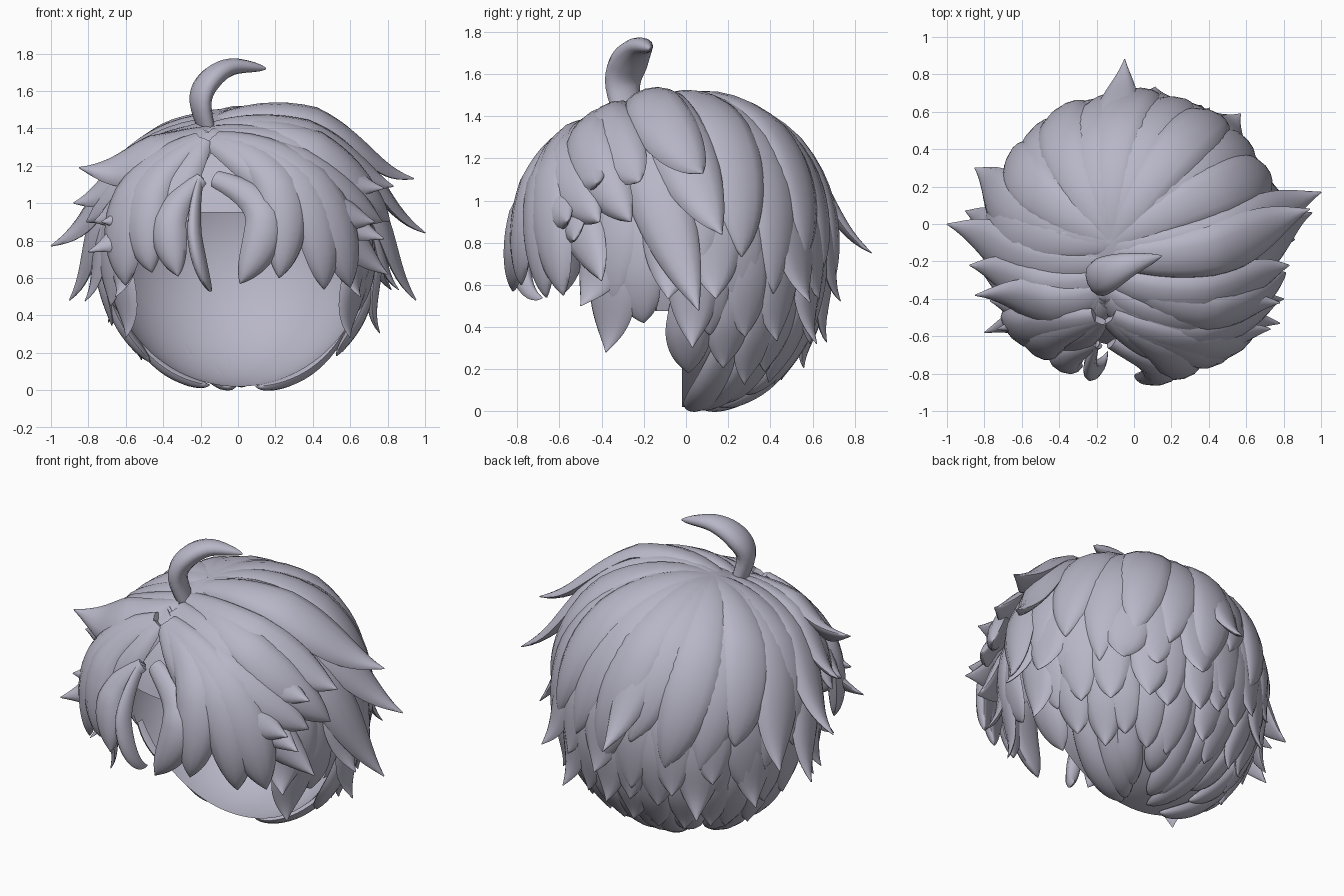
import bpy, bmesh, math, random
from mathutils import Vector

random.seed(4)
if "Cube" in bpy.data.objects:
    bpy.data.objects.remove(bpy.data.objects["Cube"], do_unlink=True)

hair = bpy.data.materials.new("lilac_grey")
hair.use_nodes = True
COLOR = (0.48, 0.47, 0.57, 1)
hair.diffuse_color = COLOR
hair.node_tree.nodes["Principled BSDF"].inputs["Base Color"].default_value = COLOR

CENTER = Vector((0, -0.02, 0.76))
RADII = Vector((0.71, 0.66, 0.74))
CROWN = Vector((-0.12, -0.1, 1.45))
PART = Vector((-0.16, -0.5, 1.33))
RINGS, SIDES = 20, 12


def finish(bm, name, angle=60):
    bmesh.ops.recalc_face_normals(bm, faces=bm.faces)
    mesh = bpy.data.meshes.new(name)
    bm.to_mesh(mesh)
    bm.free()
    mesh.materials.append(hair)
    obj = bpy.data.objects.new(name, mesh)
    bpy.context.collection.objects.link(obj)
    bpy.ops.object.select_all(action="DESELECT")
    bpy.context.view_layer.objects.active = obj
    obj.select_set(True)
    bpy.ops.object.shade_smooth_by_angle(angle=math.radians(angle))


def to_unit(p):
    d = p - CENTER
    return Vector(a / b for a, b in zip(d, RADII))


def on_head(d, m=1):
    return CENTER + Vector(a * b * m for a, b in zip(d, RADII))


def sweep(bm, path, normals, width, thick, root, inner):
    """Flattened lock that swells along its length and ends in a point."""
    last = len(path) - 1
    rings = []
    for i, p in enumerate(path):
        t = i / last
        tangent = (path[min(i + 1, last)] - path[max(i - 1, 0)]).normalized()
        side = tangent.cross(normals[i]).normalized()
        up = side.cross(tangent)
        swell = root + (1 - root) * math.sin(min(t / 0.5, 1) * math.pi / 2)
        taper = max(1 - max(0, (t - 0.45) / 0.55) ** 1.8, 0.02)
        w, h = width * swell * taper, thick * swell * taper ** 0.7
        ring = []
        for k in range(SIDES):
            a = 2 * math.pi * k / SIDES
            # Rounded outside, flatter underside
            rise = math.sin(a) * (1 if math.sin(a) > 0 else inner)
            ring.append(bm.verts.new(p + side * w * math.cos(a) + up * h * rise))
        rings.append(ring)
    for a, b in zip(rings, rings[1:]):
        for k in range(SIDES):
            n = (k + 1) % SIDES
            bm.faces.new((a[k], a[n], b[n], b[k]))
    bm.faces.new(rings[0])
    bm.faces.new(rings[-1])


def lock(bm, root, tip, width, thick=0.07, lift=1.0, bend=0.0):
    """Lock that hugs the head from root to tip, then flicks outward."""
    a, b = to_unit(root), to_unit(tip)
    ra, rb = a.length, b.length
    a, b = a.normalized(), b.normalized()
    across = a.cross(b).normalized()
    path, normals = [], []
    for i in range(RINGS + 1):
        t = i / RINGS
        s = t * (1.7 - 0.7 * t)
        d = a.slerp(b, s) + across * bend * math.sin(math.pi * s)
        d.normalize()
        body = ra + (lift - ra) * min(t / 0.35, 1)
        path.append(on_head(d, body + (rb - body) * t ** 4))
        normals.append(Vector(x / r for x, r in zip(d, RADII)).normalized())
    sweep(bm, path, normals, width, thick, 0.45, 0.3)


def ring_tip(azimuth, z, m):
    s = max(-0.99, min(0.99, (z - CENTER.z) / RADII.z / m))
    c = math.sqrt(1 - s * s)
    return on_head(Vector((c * math.cos(azimuth), c * math.sin(azimuth), s)), m)


# Inner shell, open over the face
bm = bmesh.new()
bmesh.ops.create_uvsphere(bm, u_segments=64, v_segments=48, radius=1)
for v in bm.verts:
    v.co = on_head(v.co, 1.0)
open_faces = []
for f in bm.faces:
    c = f.calc_center_median()
    if c.y < -0.02 - max(0, c.z - 0.4) * 1.1:
        open_faces.append(f)
bmesh.ops.delete(bm, geom=open_faces, context="FACES")
finish(bm, "scalp_shell")


# Stacked rows round the back: count, start and end angle, tip height, root height, reach, width
ROWS = {
    "under_locks": (10, 24, 156, 0.06, 0.5, 1.01, 0.09),
    "nape_locks": (13, 5, 175, 0.17, 0.75, 1.1, 0.11),
    "lower_back_locks": (14, 2, 178, 0.35, 1.1, 1.17, 0.13),
    "middle_back_locks": (14, -25, 205, 0.49, 1.3, 1.17, 0.15),
}
for name, (n, start, end, z, root_z, reach, width) in ROWS.items():
    bm = bmesh.new()
    for i in range(n):
        az = math.radians(start + (end - start) * i / (n - 1))
        jitter = random.uniform(-1, 1)
        tip = ring_tip(az + 0.06 * jitter, z + 0.05 * random.uniform(-1, 1),
                       reach + 0.6 * (reach - 1) * jitter)
        lock(bm, ring_tip(az, root_z, 1.02), tip, width, 0.05, 1.02, 0.05 * jitter)
    finish(bm, name)

# Long locks fanning back from the crown
bm = bmesh.new()
for i in range(12):
    az = math.radians(8 + 15 * i)
    z = 0.66 + 0.1 * math.sin(i * 2.3)
    lift = 1.01 + 0.025 * (i % 2)
    lock(bm, CROWN, ring_tip(az, z, 1.1), 0.16, 0.07, lift, 0.06)
lock(bm, CROWN, Vector((-0.05, 0.88, 0.75)), 0.13, 0.06, 1.01)
finish(bm, "crown_back_locks")

# Flicked locks over each side: tip, width
LEFT = [((0.94, 0.08, 1.13), 0.15), ((0.83, -0.22, 1.09), 0.15), ((1.0, 0.17, 0.84), 0.16),
        ((0.78, -0.42, 1.08), 0.14), ((0.78, -0.53, 0.81), 0.15), ((0.95, 0.06, 0.48), 0.15),
        ((0.8, -0.4, 0.62), 0.14)]
RIGHT = [((-0.85, -0.38, 1.19), 0.15), ((-0.88, -0.22, 1.0), 0.15), ((-1.0, 0, 0.77), 0.16),
         ((-0.8, -0.58, 0.74), 0.15), ((-0.9, 0.07, 0.48), 0.15), ((-0.85, 0.3, 0.62), 0.16)]
for name, tips, sign in (("left_side_locks", LEFT, 1), ("right_side_locks", RIGHT, -1)):
    bm = bmesh.new()
    for tip, width in tips:
        tip = Vector(tip)
        root = CROWN.lerp(PART, max(0, min(0.8, 0.25 - tip.y)))
        lift = 1.02 + 0.15 * max(0, tip.z - 0.65)
        lock(bm, root, tip, width, 0.075, lift, -0.1 * sign)
    # Pointed locks in front of the ear
    for y, z in ((-0.38, 0.28), (-0.2, 0.42), (-0.5, 0.5)):
        x = 0.6 + 0.25 * (z - 0.28)
        lock(bm, Vector((0.62 * sign, -0.28, 1.05)), Vector((x * sign, y, z)), 0.13, 0.04, 1.02)
    finish(bm, name)

# Fringe swept to both sides of the parting: tip, width, bend
FRINGE = [((0.01, -0.82, 0.57), 0.11, 0.26), ((0.22, -0.78, 0.6), 0.13, 0.22),
          ((0.46, -0.66, 0.54), 0.14, 0.2), ((0.6, -0.58, 0.55), 0.15, 0.16),
          ((-0.32, -0.78, 0.61), 0.1, -0.12), ((-0.46, -0.68, 0.63), 0.13, -0.15),
          ((-0.6, -0.58, 0.56), 0.15, -0.16), ((-0.14, -0.68, 0.54), 0.04, -0.04)]
bm = bmesh.new()
for tip, width, bend in FRINGE:
    tip = Vector(tip)
    root = PART + Vector((math.copysign(0.04, bend), 0, 0))
    # Locks beside the parting start lower on the forehead
    if abs(tip.x - PART.x) < 0.2:
        root += Vector((0, -0.13, -0.2))
    lock(bm, root, tip, width, 0.08, 1.17, bend)
finish(bm, "fringe")

# Arched locks rising off the parting, higher on the left
bm = bmesh.new()
for sign, lift in ((1, 1.13), (-1, 1.08)):
    for k in range(3):
        tip = Vector((sign * (0.73 + 0.04 * k), -0.56 + 0.15 * k, 0.9))
        root = CROWN.lerp(PART, 1 - 0.3 * k) + Vector((0.03 * sign, 0, 0))
        lock(bm, root, tip, 0.14, 0.08, lift, -0.16 * sign)
finish(bm, "parting_locks")

# Curled tuft standing on the crown
bm = bmesh.new()
knots = [Vector(p) for p in ((-0.15, -0.26, 1.34), (-0.2, -0.3, 1.54), (-0.15, -0.27, 1.66),
                             (-0.03, -0.22, 1.73), (0.15, -0.17, 1.72))]
path = []
for i in range(RINGS + 1):
    # Smooth spline through the knots
    s = i / RINGS * (len(knots) - 1)
    k = min(int(s), len(knots) - 2)
    u = s - k
    p0, p1, p2, p3 = (knots[max(0, min(j, len(knots) - 1))] for j in range(k - 1, k + 3))
    path.append(0.5 * (2 * p1 + (p2 - p0) * u + (2 * p0 - 5 * p1 + 4 * p2 - p3) * u * u
                       + (3 * p1 - p0 - 3 * p2 + p3) * u ** 3))
hub = Vector((0.05, -0.2, 1.5))
sweep(bm, path, [(p - hub).normalized() for p in path], 0.1, 0.06, 0.6, 1)
finish(bm, "crown_tuft")
